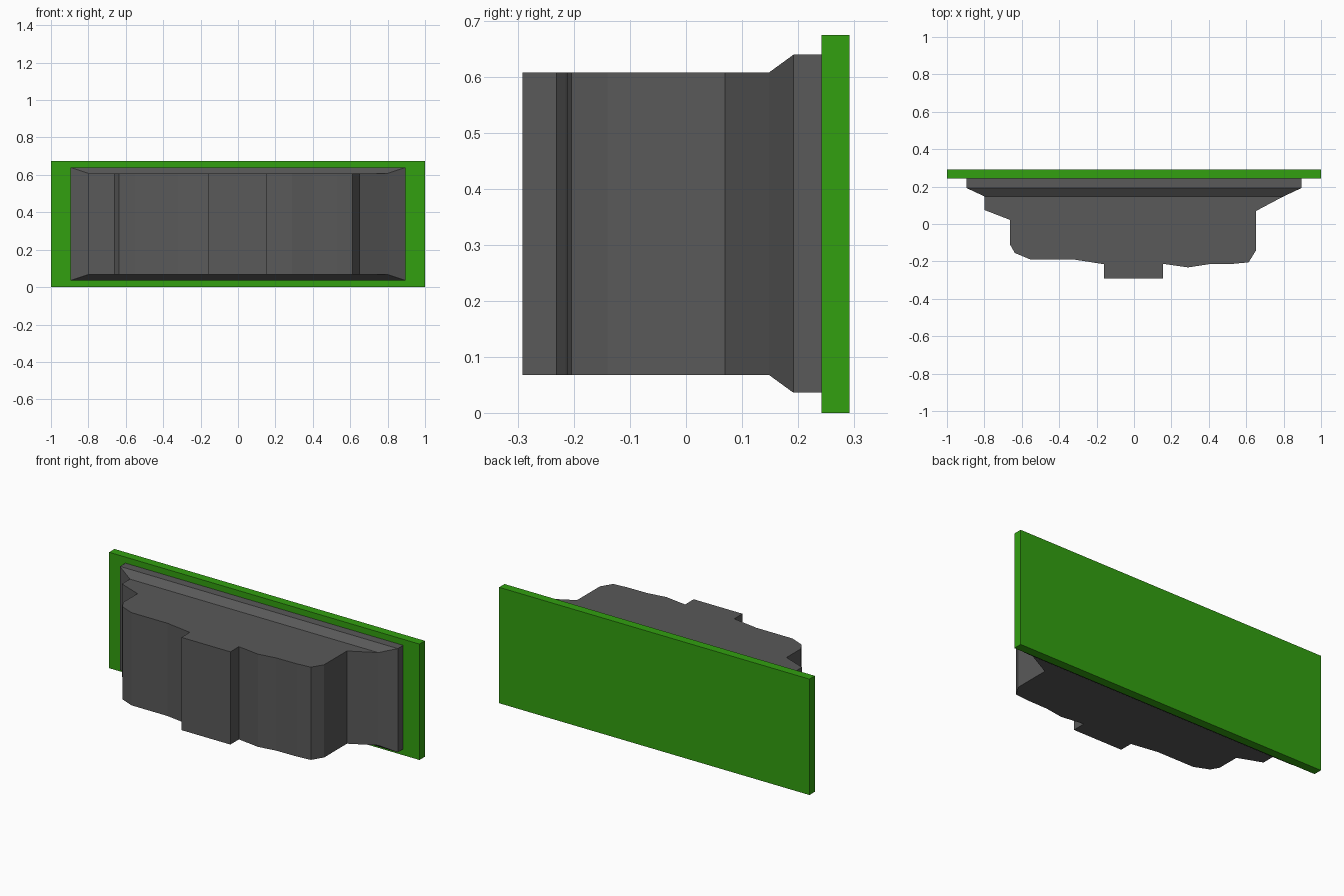
import bpy, bmesh

if "Cube" in bpy.data.objects:
    bpy.data.objects.remove(bpy.data.objects["Cube"])


def material(name, rgb):
    m = bpy.data.materials.new(name)
    m.diffuse_color = (*rgb, 1)
    m.use_nodes = True
    m.node_tree.nodes["Principled BSDF"].inputs["Base Color"].default_value = m.diffuse_color
    return m


def add_object(name, bm, mat):
    bmesh.ops.recalc_face_normals(bm, faces=bm.faces)
    me = bpy.data.meshes.new(name)
    bm.to_mesh(me)
    bm.free()
    me.materials.append(mat)
    ob = bpy.data.objects.new(name, me)
    bpy.context.collection.objects.link(ob)
    return ob


def loft(name, rings, mat):
    """Closed solid through rings that have equal point counts."""
    bm = bmesh.new()
    loops = [[bm.verts.new(p) for p in ring] for ring in rings]
    for a, b in zip(loops, loops[1:]):
        for i in range(len(a)):
            j = (i + 1) % len(a)
            bm.faces.new((a[i], a[j], b[j], b[i]))
    bm.faces.new(loops[0])
    bm.faces.new(loops[-1])
    return add_object(name, bm, mat)


def rect(hx, y, z0, z1):
    return [(-hx, y, z0), (hx, y, z0), (hx, y, z1), (-hx, y, z1)]


green = material("green", (0.032, 0.35, 0.005))
grey = material("dark grey", (0.1, 0.1, 0.1))

Z0, Z1 = 0.068, 0.608

# Flat backing board
loft("back_plate", [rect(1.0, 0.242, 0, 0.675), rect(1.0, 0.292, 0, 0.675)], green)

# Flared rim against the board
loft("flared_rim", [rect(0.8, 0.148, Z0, Z1), rect(0.895, 0.192, 0.036, 0.64),
                    rect(0.895, 0.242, 0.036, 0.64)], grey)

# Stepped front body, plan outline extruded upward
outline = [(-0.80, 0.148), (-0.80, 0.075), (-0.663, 0.022), (-0.663, -0.11),
           (-0.637, -0.155), (-0.553, -0.19), (-0.32, -0.19), (-0.16, -0.215),
           (-0.16, -0.292), (0.155, -0.292), (0.155, -0.213), (0.29, -0.232),
           (0.40, -0.215), (0.53, -0.213), (0.613, -0.205), (0.653, -0.14),
           (0.653, 0.07), (0.80, 0.148)]
loft("front_body", [[(x, y, z) for x, y in outline] for z in (Z0, Z1)], grey)
